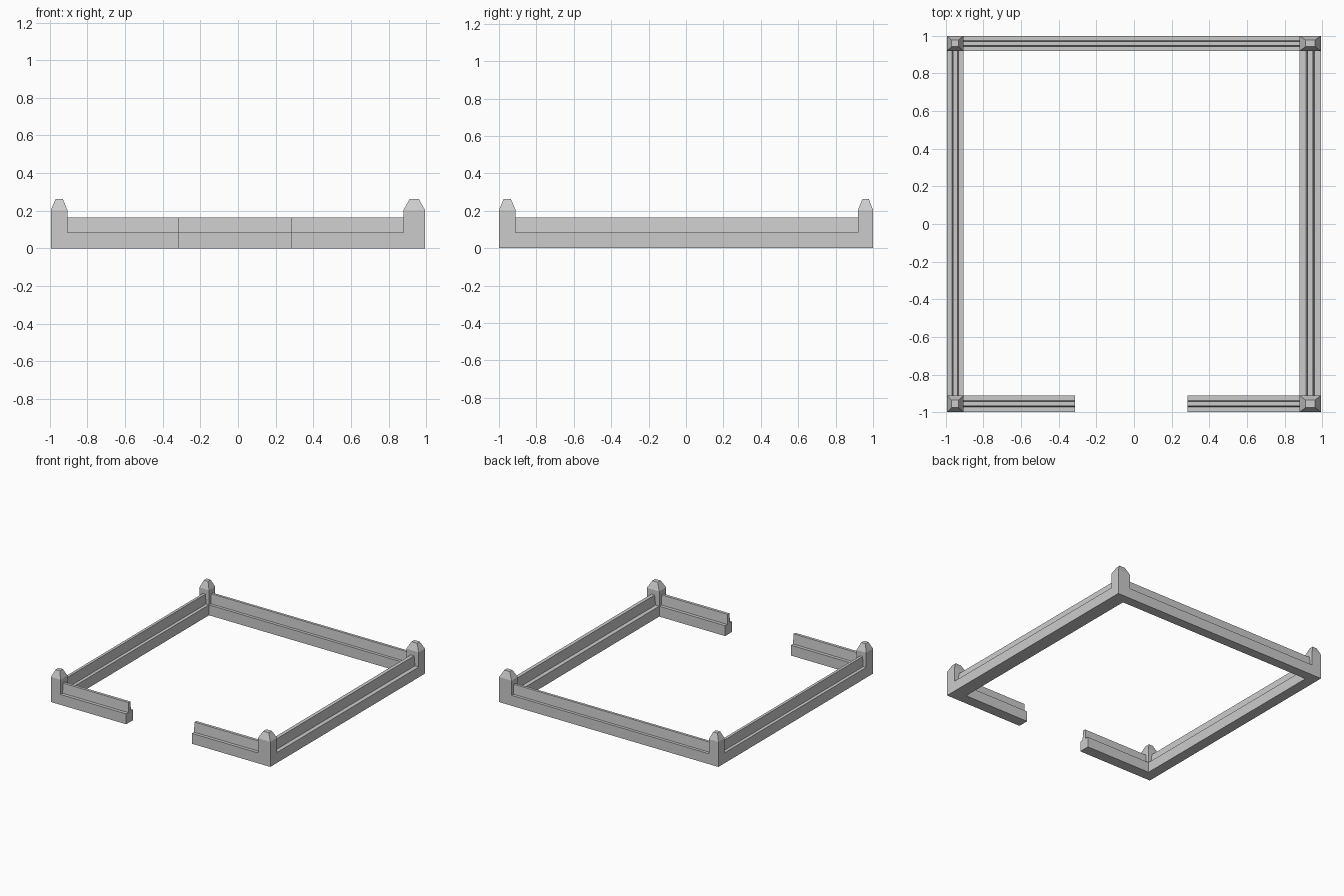
import bpy, bmesh

if "Cube" in bpy.data.objects:
    bpy.data.objects.remove(bpy.data.objects["Cube"])

# Plan limits: outer edge and inner edge of each wall
XL, XL_IN = -0.994, -0.907
XR_IN, XR = 0.88, 0.993
YF, YF_IN = -1.0, -0.911
YB_IN, YB = 0.92, 1.0
GAP_L, GAP_R = -0.313, 0.283
LEDGE, SHOULDER, TIP = 0.085, 0.205, 0.262


def finish(bm, name):
    bmesh.ops.recalc_face_normals(bm, faces=bm.faces[:])
    mesh = bpy.data.meshes.new(name)
    bm.to_mesh(mesh)
    bm.free()
    obj = bpy.data.objects.new(name, mesh)
    bpy.context.collection.objects.link(obj)
    return obj


def loft(name, rings):
    """Skin a list of closed rings and cap both ends."""
    bm = bmesh.new()
    loops = [[bm.verts.new(p) for p in ring] for ring in rings]
    n = len(loops[0])
    for a, b in zip(loops, loops[1:]):
        for i in range(n):
            j = (i + 1) % n
            bm.faces.new((a[i], a[j], b[j], b[i]))
    bm.faces.new(loops[0][::-1])
    bm.faces.new(loops[-1])
    return finish(bm, name)


# Low wall: stepped section (0 = outer, 1 = inner) mitred round the plot
profile = [(0, 0), (0, LEDGE), (0.30, LEDGE), (0.37, 0.165),
           (0.63, 0.165), (0.70, LEDGE), (1, LEDGE), (1, 0)]
stations = [((GAP_R, YF), (GAP_R, YF_IN)),
            ((XR, YF), (XR_IN, YF_IN)),
            ((XR, YB), (XR_IN, YB_IN)),
            ((XL, YB), (XL_IN, YB_IN)),
            ((XL, YF), (XL_IN, YF_IN)),
            ((GAP_L, YF), (GAP_L, YF_IN))]
loft("perimeter_wall",
     [[(o[0] + (i[0] - o[0]) * t, o[1] + (i[1] - o[1]) * t, z)
       for t, z in profile] for o, i in stations])


# Corner posts with chamfered caps, standing on the wall base
def post(name, x0, x1, y0, y1):
    rings = []
    for z, inset in ((LEDGE, 0), (SHOULDER, 0), (TIP, 0.28)):
        dx, dy = (x1 - x0) * inset, (y1 - y0) * inset
        rings.append([(x0 + dx, y0 + dy, z), (x1 - dx, y0 + dy, z),
                      (x1 - dx, y1 - dy, z), (x0 + dx, y1 - dy, z)])
    loft(name, rings)


for side, x0, x1 in (("left", XL, XL_IN), ("right", XR_IN, XR)):
    for end, y0, y1 in (("front", YF, YF_IN), ("back", YB_IN, YB)):
        post(f"{end}_{side}_post", x0, x1, y0, y1)
